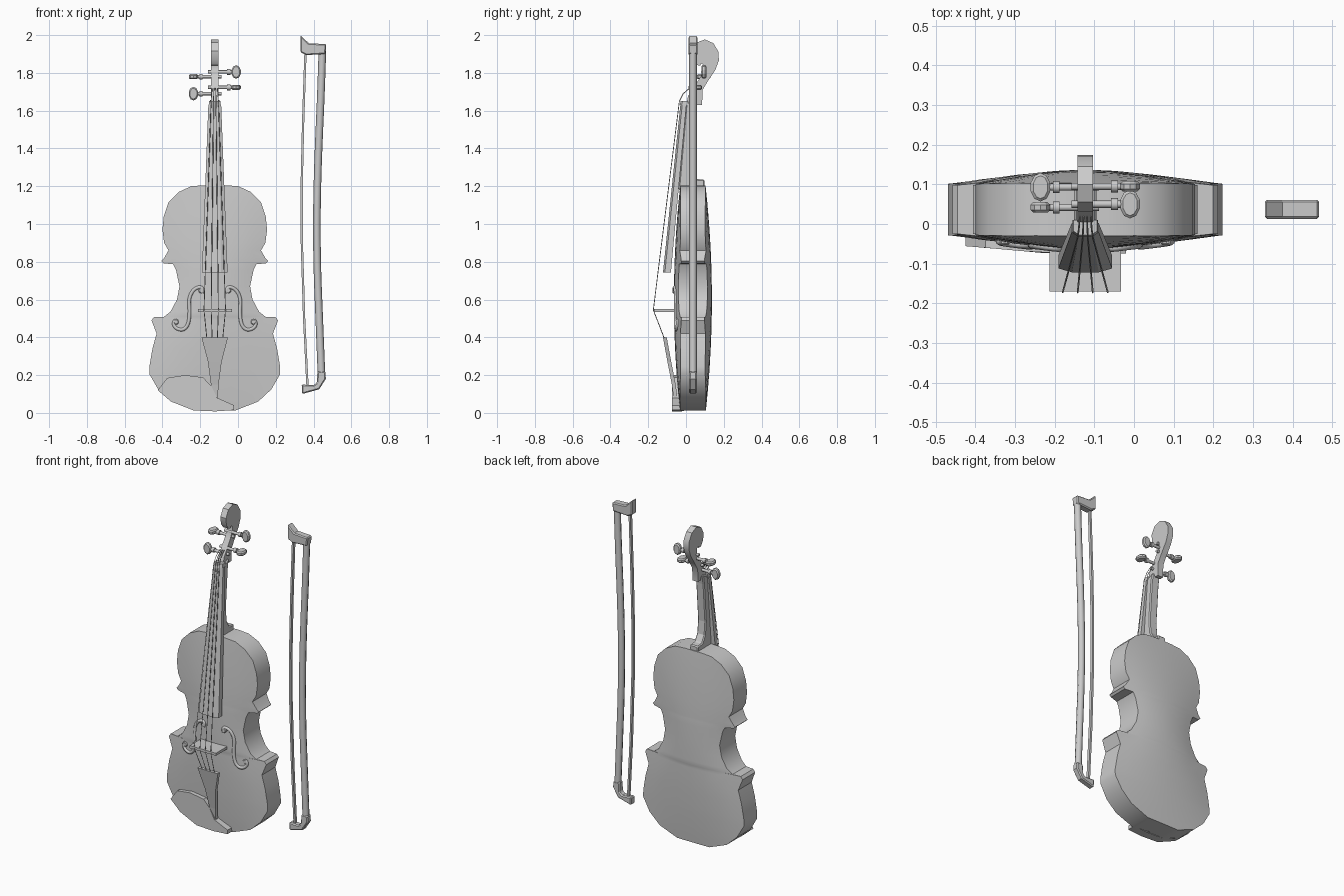
import bpy, bmesh, math
from mathutils import Vector

if "Cube" in bpy.data.objects:
    bpy.data.objects.remove(bpy.data.objects["Cube"])

CX = -0.123  # centre line of the violin


def make(name, verts, faces, smooth=None):
    me = bpy.data.meshes.new(name)
    bm = bmesh.new()
    vs = [bm.verts.new(v) for v in verts]
    for f in faces:
        bm.faces.new([vs[i] for i in f])
    bmesh.ops.recalc_face_normals(bm, faces=bm.faces)
    bm.to_mesh(me)
    bm.free()
    ob = bpy.data.objects.new(name, me)
    bpy.context.collection.objects.link(ob)
    if smooth:
        bpy.ops.object.select_all(action='DESELECT')
        ob.select_set(True)
        bpy.context.view_layer.objects.active = ob
        bpy.ops.object.shade_smooth_by_angle(angle=math.radians(smooth))
    return ob


def loft(name, a, b, smooth=None):
    """Solid between two matching loops."""
    n = len(a)
    faces = [list(range(n)), list(range(n, 2 * n))]
    faces += [(i, (i + 1) % n, n + (i + 1) % n, n + i) for i in range(n)]
    return make(name, a + b, faces, smooth)


def bevel(ob, width):
    m = ob.modifiers.new("bevel", 'BEVEL')
    m.width, m.segments, m.limit_method = width, 1, 'ANGLE'
    m.angle_limit = math.radians(50)


def tube(name, pts, r, res=2, kind='POLY'):
    cu = bpy.data.curves.new(name, 'CURVE')
    cu.dimensions, cu.bevel_depth, cu.bevel_resolution = '3D', r, res
    cu.use_fill_caps = True
    cu.resolution_u = 4
    sp = cu.splines.new(kind)
    sp.points.add(len(pts) - 1)
    for p, co in zip(sp.points, pts):
        p.co = (*co, 1)
    if kind == 'NURBS':
        sp.use_endpoint_u, sp.order_u = True, 3
    tmp = bpy.data.objects.new(name, cu)
    bpy.context.collection.objects.link(tmp)
    me = bpy.data.meshes.new_from_object(
        tmp.evaluated_get(bpy.context.evaluated_depsgraph_get()))
    bpy.data.objects.remove(tmp)
    ob = bpy.data.objects.new(name, me)
    bpy.context.collection.objects.link(ob)
    return ob


def disc(name, c, r, depth, axis, sx=1.0, sides=10):
    """Flat round piece facing y or z, squeezed by sx along x."""
    loops = []
    for s in (-0.5, 0.5):
        loop = []
        for i in range(sides):
            a = 2 * math.pi * (i + .5) / sides
            u, v = r * sx * math.cos(a), r * math.sin(a)
            d = (u, s * depth, v) if axis == 'y' else (u, v, s * depth)
            loop.append(tuple(Vector(c) + Vector(d)))
        loops.append(loop)
    ob = loft(name, *loops)
    bevel(ob, depth * .25)
    return ob


# Body: half outline (half width, z), arched front and back plates
outline = [(.06, 1.205), (.125, 1.2), (.19, 1.17), (.245, 1.115), (.27, 1.04), (.277, .97),
           (.268, .90), (.245, .86), (.268, .82), (.283, .803), (.272, .792), (.22, .787),
           (.205, .755), (.187, .67), (.2, .6), (.235, .535), (.27, .508), (.322, .507),
           (.335, .49), (.308, .42), (.33, .34), (.346, .245), (.346, .205), (.3, .125),
           (.23, .06), (.11, .013)]


def arch(x, z):
    w = .37 - .07 * (z - .25) / .75 - .09 * math.exp(-((z - .65) / .2) ** 2)
    return .039 * max(0, 1 - ((z - .6) / .65) ** 2) * max(0, 1 - (x / w) ** 2)


def front_y(x, z):
    return -.025 - arch(x, z)


cols = [-1, -.8, -.55, -.28, 0, .28, .55, .8, 1]
C, R = len(cols), len(outline)
verts = [(CX + w * t, front_y(w * t, z), z) for w, z in outline for t in cols]
verts += [(CX + w * t, .098 + arch(w * t, z), z) for w, z in outline for t in cols]
faces = []
for o in (0, R * C):
    faces += [(o + r * C + c, o + r * C + c + 1, o + (r + 1) * C + c + 1, o + (r + 1) * C + c)
              for r in range(R - 1) for c in range(C - 1)]
rim = list(range(C)) + [r * C + C - 1 for r in range(1, R)]
rim += [(R - 1) * C + c for c in range(C - 2, -1, -1)] + [r * C for r in range(R - 2, 0, -1)]
for a, b in zip(rim, rim[1:] + rim[:1]):
    faces.append((a, b, b + R * C, a + R * C))
make("violin_body", verts, faces, 30)


# Sound holes, following the arched front
fpath = [(.068, .635), (.06, .66), (.085, .668), (.118, .648), (.138, .60), (.132, .54),
         (.138, .47), (.165, .437), (.205, .445), (.222, .475), (.208, .492)]
for side, s in (("left", -1), ("right", 1)):
    tube("sound_hole_" + side, [(CX + s * x, front_y(x, z), z) for x, z in fpath], .01, 1, 'NURBS')
    for x, z in ((.072, .648), (.205, .482)):
        disc("sound_hole_eye_" + side, (CX + s * x, front_y(x, z), z), .015, .016, 'y')


# Fingerboard
def section(w, y0, y1, z):
    return [(CX - w, y1, z), (CX + w, y1, z), (CX + w, y0 + .01, z), (CX + w * .5, y0, z),
            (CX - w * .5, y0, z), (CX - w, y0 + .01, z)]


loft("fingerboard", section(.068, -.122, -.08, .742), section(.034, -.03, .002, 1.63))
loft("nut", section(.032, -.033, .01, 1.63), section(.03, -.028, .01, 1.652))


# Neck, heel and scroll from side profiles (y, z)
def side_prism(name, prof, w, smooth=None):
    return loft(name, [(CX - w, y, z) for y, z in prof], [(CX + w, y, z) for y, z in prof], smooth)


neck = side_prism("neck", [(-.04, 1.18), (0, 1.64), (.05, 1.66), (.04, 1.6), (.022, 1.36),
                           (.03, 1.28), (.055, 1.238), (.098, 1.235), (.098, 1.18)], .028)
bevel(neck, .006)
scroll = side_prism("pegbox_and_scroll",
                    [(.0, 1.63), (.012, 1.68), (.045, 1.73), (.075, 1.775), (.095, 1.82),
                     (.093, 1.842), (.08, 1.85), (.075, 1.838), (.055, 1.842), (.035, 1.87),
                     (.03, 1.915), (.055, 1.96), (.1, 1.977), (.145, 1.957), (.172, 1.912),
                     (.174, 1.865), (.155, 1.815), (.115, 1.755), (.088, 1.71), (.085, 1.63),
                     (.06, 1.63), (.05, 1.66), (.035, 1.63)], .019, 35)

# Tuning pegs: side, y, z, head axis
for s, y, z, axis in ((1, .095, 1.805, 'y'), (-1, .093, 1.78, 'z'),
                      (1, .05, 1.723, 'z'), (-1, .042, 1.69, 'y')):
    tube("peg_shaft", [(CX - s * .035, y, z), (CX + s * .1, y, z)], .009)
    tube("peg_collar", [(CX + s * .065, y, z), (CX + s * .082, y, z)], .015)
    disc("peg_head", (CX + s * .113, y, z), .036, .026, axis, .72)

# Bridge plate
xs, ys = (CX - .09, CX + .09), (-.17, -.05)
loft("bridge", *[[(xs[0], ys[0], z), (xs[1], ys[0], z), (xs[1], ys[1], z), (xs[0], ys[1], z)]
                 for z in (.535, .551)])

# Tailpiece: tapering rows (half width, front y, z)
rows = [(.07, -.122, .4), (.036, -.098, .27), (.02, -.075, .15), (.014, -.06, .04), (.014, -.03, .01)]
loop = [(CX - w, y, z) for w, y, z in rows] + [(CX + w, y, z) for w, y, z in rows[::-1]]
n = len(rows)
tv = loop + [(x, y + .02, z) for x, y, z in loop]
tf = [(o + i, o + i + 1, o + 2 * n - 2 - i, o + 2 * n - 1 - i) for o in (0, 2 * n) for i in range(n - 1)]
tf += [(i, (i + 1) % (2 * n), 2 * n + (i + 1) % (2 * n), 2 * n + i) for i in range(2 * n)]
make("tailpiece", tv, tf)

# Chin rest
chin = [(-.425, .12), (-.375, .185), (-.28, .2), (-.185, .188), (-.14, .14), (-.11, .08),
        (-.02, .04), (-.02, .015), (-.12, .008), (-.235, .013), (-.355, .06)]
loft("chin_rest", [(x, -.056 - .018 * min(1, max(0, (x + .42) / .2)), z) for x, z in chin],
     [(x, -.02, z) for x, z in chin])

# Strings
for k in (-1.5, -.5, .5, 1.5):
    tube("string", [(CX + k * .028, -.115, .395), (CX + k * .038, -.173, .545),
                    (CX + k * .013, -.035, 1.65), (CX + k * .011, -.015, 1.69),
                    (CX + k * .009, .02, 1.72)], .0022, 0)

# Bow: stick, tip, heel and hair
BY = .037
tube("bow_stick", [(.447, BY, 1.93), (.44, BY, 1.7), (.426, BY, 1.4), (.417, BY, 1.1), (.418, BY, .8),
                   (.43, BY, .5), (.442, BY, .2)], .02, 2, 'NURBS')


def bow_part(name, prof, half):
    ob = loft(name, [(x, BY - half, z) for x, z in prof], [(x, BY + half, z) for x, z in prof])
    bevel(ob, .006)


bow_part("bow_frog", [(.33, 2.0), (.375, 1.957), (.468, 1.952), (.463, 1.9), (.36, 1.894), (.33, 1.91)], .024)
bow_part("bow_tip", [(.337, .15), (.34, .1), (.43, .125), (.465, .18), (.463, .22), (.42, .22),
                     (.418, .16), (.40, .147)], .02)
hair = [(.357, 1.9), (.345, 1.55), (.337, 1.2), (.338, .9), (.35, .5), (.368, .14)]
hl = [(x - .006, z) for x, z in hair] + [(x + .006, z) for x, z in hair[::-1]]
loft("bow_hair", [(x, BY - .009, z) for x, z in hl], [(x, BY + .009, z) for x, z in hl])
